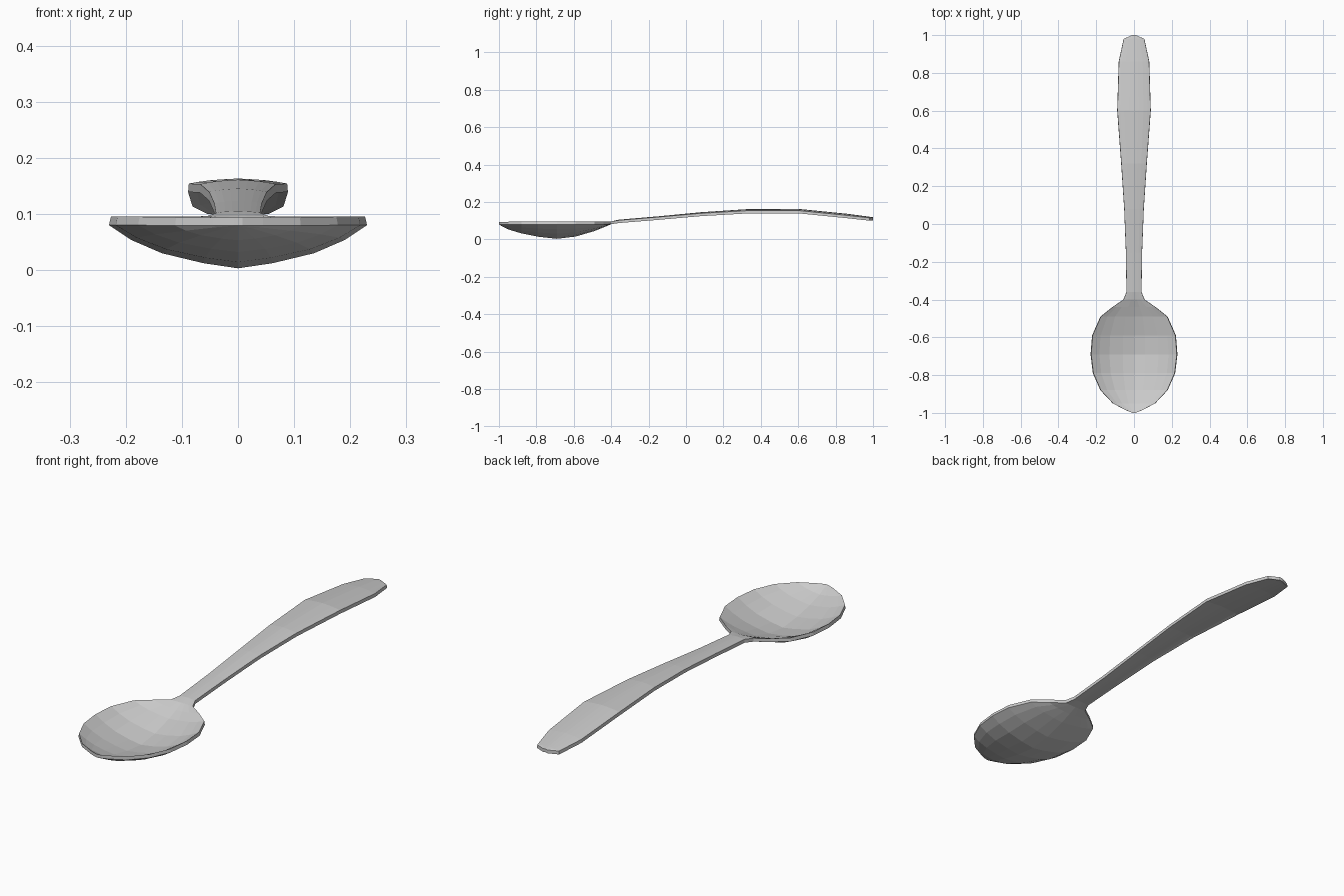
import bpy, bmesh

# Stations along the spoon: y, half width, rim height, bowl depth (negative = crowned handle)
stations = [
    (-1.00, 0.008, 0.094, 0.000),
    (-0.985, 0.045, 0.094, 0.008),
    (-0.95, 0.112, 0.094, 0.026),
    (-0.88, 0.178, 0.095, 0.048),
    (-0.79, 0.218, 0.095, 0.066),
    (-0.69, 0.230, 0.095, 0.077),
    (-0.59, 0.222, 0.095, 0.065),
    (-0.49, 0.178, 0.095, 0.036),
    (-0.44, 0.115, 0.095, 0.016),
    (-0.40, 0.056, 0.096, 0.000),
    (-0.36, 0.040, 0.102, -0.003),
    (-0.15, 0.043, 0.119, -0.004),
    (0.08, 0.052, 0.139, -0.006),
    (0.32, 0.068, 0.153, -0.008),
    (0.60, 0.089, 0.154, -0.009),
    (0.86, 0.081, 0.128, -0.009),
    (0.98, 0.055, 0.115, -0.006),
    (1.00, 0.010, 0.116, -0.002),
]
# Half cross-section: width fraction and depth fraction
half = [(1.0, 0.0), (0.83, 0.34), (0.59, 0.65), (0.27, 0.88), (0.0, 1.0)]
section = [(-u, d) for u, d in half] + half[-2::-1]
THICK = 0.015


def ring(bm, y, w, z, depth):
    """Closed loop: upper skin left to right, then lower skin back."""
    top = [bm.verts.new((u * w * (0.985 if abs(u) == 1 else 0.96), y, z - d * depth))
           for u, d in section]
    low = [bm.verts.new((u * w, y, z - THICK - d * depth)) for u, d in section]
    return top + low[::-1]


# Spoon lofted through all stations
bm = bmesh.new()
rings = [ring(bm, *s) for s in stations]
n = len(rings[0])
for a, b in zip(rings, rings[1:]):
    for i in range(n):
        j = (i + 1) % n
        bm.faces.new((a[i], a[j], b[j], b[i]))

# Close bowl tip and handle end with strips
for r in (rings[0], rings[-1]):
    for i in range(len(section) - 1):
        bm.faces.new((r[i], r[i + 1], r[n - 2 - i], r[n - 1 - i]))

bmesh.ops.recalc_face_normals(bm, faces=bm.faces)
mesh = bpy.data.meshes.new("spoon")
bm.to_mesh(mesh)
bm.free()
bpy.context.collection.objects.link(bpy.data.objects.new("spoon", mesh))
